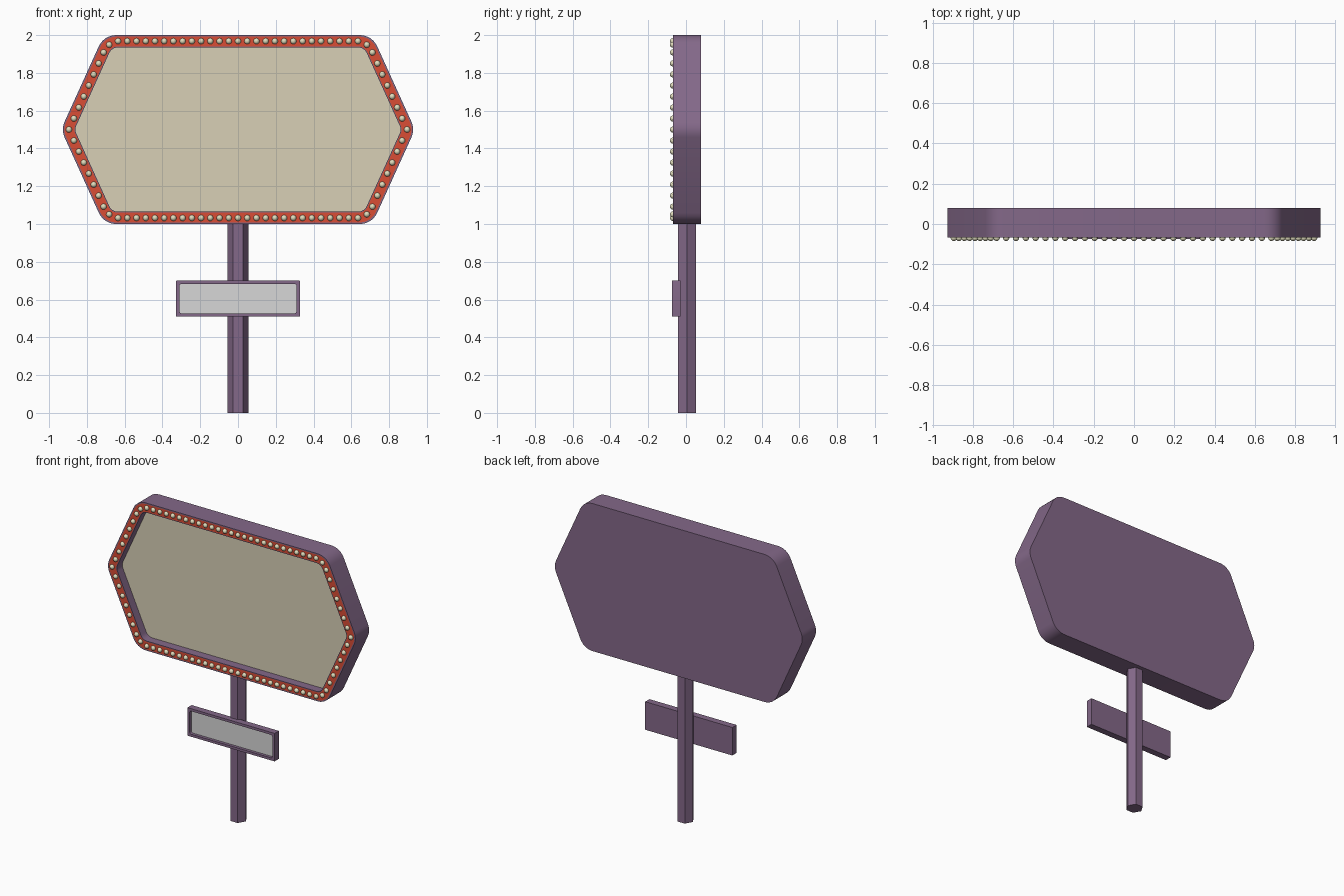
import bpy, bmesh, math
from mathutils import Vector, Matrix

if "Cube" in bpy.data.objects:
    bpy.data.objects.remove(bpy.data.objects["Cube"])


def material(name, rgb):
    m = bpy.data.materials.new(name)
    m.diffuse_color = (*rgb, 1)
    m.use_nodes = True
    m.node_tree.nodes["Principled BSDF"].inputs["Base Color"].default_value = m.diffuse_color
    return m


PURPLE = material("purple metal", (0.23, 0.14, 0.25))
RED = material("red rim", (0.70, 0.075, 0.035))
CREAM = material("cream panel", (0.69, 0.63, 0.47))
WHITE = material("pale grey panel", (0.68, 0.68, 0.68))
BULB = material("bulb glass", (0.74, 0.71, 0.50))


def finish(name, bm, mats, smooth=True):
    bmesh.ops.recalc_face_normals(bm, faces=bm.faces)
    mesh = bpy.data.meshes.new(name)
    bm.to_mesh(mesh)
    bm.free()
    ob = bpy.data.objects.new(name, mesh)
    bpy.context.collection.objects.link(ob)
    for m in mats:
        mesh.materials.append(m)
    if smooth:
        bpy.ops.object.select_all(action='DESELECT')
        ob.select_set(True)
        bpy.context.view_layer.objects.active = ob
        bpy.ops.object.shade_smooth_by_angle(angle=math.radians(30))
    return ob


def rounded(corners, r, steps=6):
    """Round every corner of a convex (x, z) outline with radius r."""
    out = []
    n = len(corners)
    for i, c in enumerate(corners):
        c = Vector(c)
        a = (Vector(corners[i - 1]) - c).normalized()
        b = (Vector(corners[(i + 1) % n]) - c).normalized()
        half = a.angle(b) / 2
        centre = c + (a + b).normalized() * (r / math.sin(half))
        t = r / math.tan(half)
        v0, v1 = c + a * t - centre, c + b * t - centre
        turn = v0.angle_signed(v1)
        for k in range(steps + 1):
            w = -turn * k / steps
            out.append(centre + Matrix.Rotation(w, 2) @ v0)
    return out


def hexagon(d):
    """Sign outline, inset by d."""
    nx, nz, tip = 0.911, 0.4135, 0.937
    h = 0.5 - d
    x = (tip * nx - d - nz * h) / nx
    e = tip - d / nx
    return [(e, 1.5), (x, 1.5 + h), (-x, 1.5 + h), (-e, 1.5), (-x, 1.5 - h), (x, 1.5 - h)]


def rectangle(d):
    x, z0, z1 = 0.327 - d, 0.51 + d, 0.70 - d
    return [(x, z0), (x, z1), (-x, z1), (-x, z0)]


def sign(name, outline, rings, mats):
    """rings: (inset, corner radius, y, material of the band leading to the ring)"""
    bm = bmesh.new()
    loops = [[bm.verts.new((p.x, y, p.y)) for p in rounded(outline(d), r)]
             for d, r, y, _ in rings]
    bm.faces.new(loops[0])
    for j in range(1, len(loops)):
        a, b = loops[j - 1], loops[j]
        for i in range(len(a)):
            k = (i + 1) % len(a)
            bm.faces.new((a[i], a[k], b[k], b[i])).material_index = rings[j][3]
    bm.faces.new(loops[-1]).material_index = len(mats) - 1
    return finish(name, bm, mats)


# main board: purple shell, red rim band, recessed cream panel
sign("main_board", hexagon,
     [(0, 0.10, 0.08, 0), (0, 0.10, -0.068, 0), (0.008, 0.095, -0.068, 0),
      (0.060, 0.055, -0.068, 1), (0.065, 0.05, -0.068, 0), (0.065, 0.05, -0.01, 0)],
     [PURPLE, RED, CREAM])

# small lower sign with recessed pale panel
sign("small_sign", rectangle,
     [(0, 0.001, -0.03, 0), (0, 0.001, -0.075, 0),
      (0.017, 0.012, -0.075, 0), (0.017, 0.012, -0.055, 0)],
     [PURPLE, WHITE])

# hexagonal pole
bm = bmesh.new()
bmesh.ops.create_cone(bm, cap_ends=True, segments=6, radius1=0.055, radius2=0.055, depth=1.02,
                      matrix=Matrix.Translation((0, 0.005, 0.51)) @ Matrix.Rotation(math.radians(30), 4, 'Z'))
# turn so that two corners point along x
if max(v.co.x for v in bm.verts) < 0.054:
    bmesh.ops.rotate(bm, verts=bm.verts, cent=(0, 0.005, 0), matrix=Matrix.Rotation(math.radians(30), 3, 'Z'))
finish("pole", bm, [PURPLE], smooth=False)

# bulbs around the rim: tips, slanted sides, corners, then straight rows
spots = [(-0.895, 0), (0.895, 0)]
for sx in (-1, 1):
    for sz in (-1, 1):
        spots += [(sx * (0.895 - 0.0262 * k), sz * 0.0583 * k) for k in range(1, 8)]
        spots.append((sx * 0.682, sz * 0.449))
for sz in (-1, 1):
    spots += [(-0.635 + 1.27 * k / 26, sz * 0.468) for k in range(27)]
bm = bmesh.new()
for x, z in spots:
    bmesh.ops.create_uvsphere(bm, u_segments=12, v_segments=8, radius=0.016,
                              matrix=Matrix.Translation((x, -0.069, 1.5 + z)))
ob = finish("rim_bulbs", bm, [BULB], smooth=False)
ob.data.shade_smooth()
